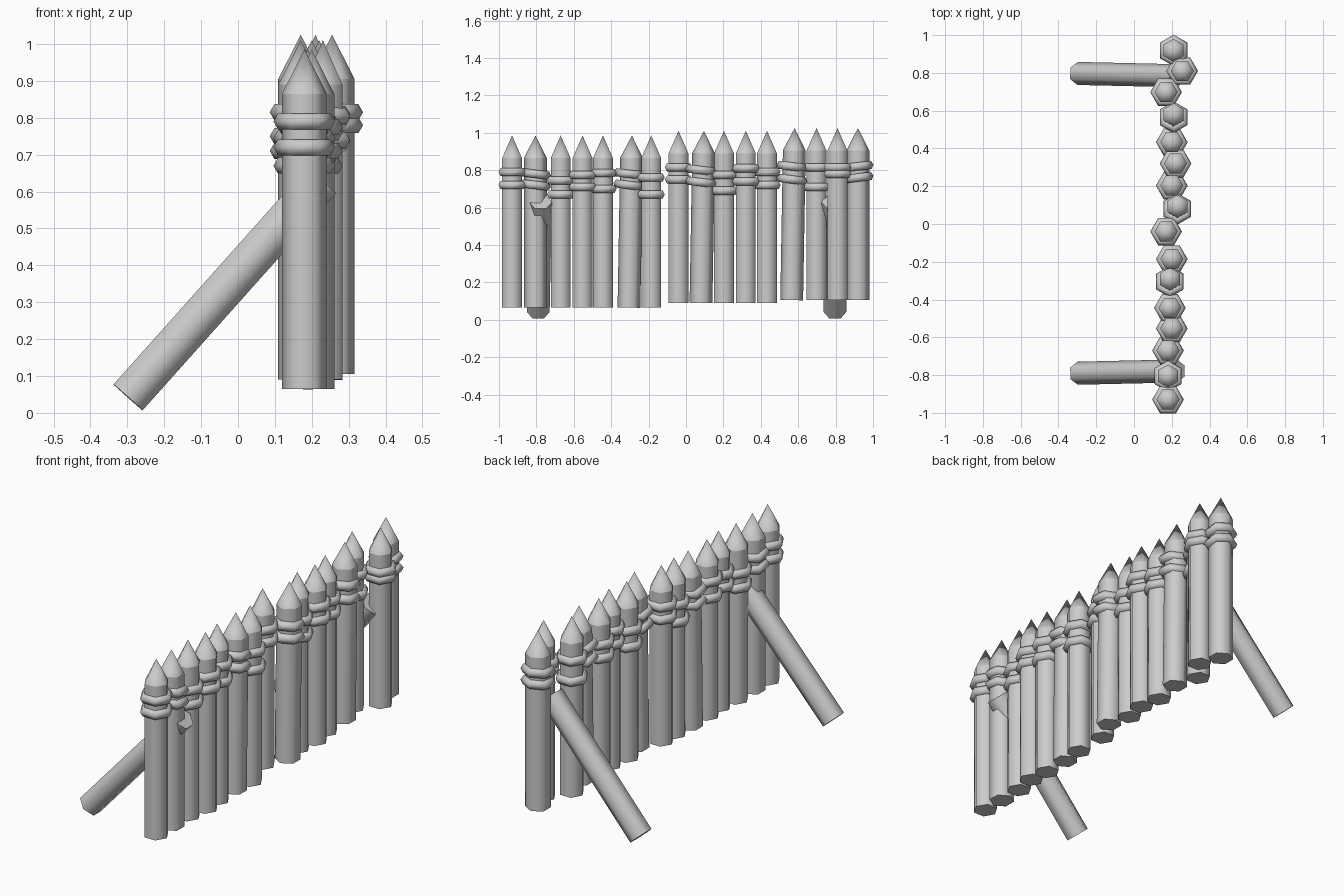
import bpy, bmesh
from math import radians, sin, cos, pi
from mathutils import Matrix, Vector

old = bpy.data.objects.get("Cube")
if old:
    bpy.data.objects.remove(old, do_unlink=True)

SIDES = 6
POLE_R = 0.061
ROPE_R, ROPE_THICK = 0.059, 0.025

grey = bpy.data.materials.new("weathered_grey")
grey.use_nodes = True
colour = (0.6, 0.6, 0.6, 1)
grey.diffuse_color = colour
grey.node_tree.nodes["Principled BSDF"].inputs["Base Color"].default_value = colour


def finish(name, bm, matrix):
    """Turn a bmesh into a smooth shaded grey object."""
    bmesh.ops.recalc_face_normals(bm, faces=bm.faces)
    for face in bm.faces:
        face.smooth = True
    mesh = bpy.data.meshes.new(name)
    bm.to_mesh(mesh)
    bm.free()
    mesh.materials.append(grey)
    obj = bpy.data.objects.new(name, mesh)
    obj.matrix_world = matrix
    bpy.context.collection.objects.link(obj)
    return obj


def hexagon(bm, radius, z):
    return [bm.verts.new((radius * cos(2 * pi * i / SIDES),
                          radius * sin(2 * pi * i / SIDES), z))
            for i in range(SIDES)]


def pole(name, length, matrix, point=0):
    """Six sided pole, sharpened to a point if point is above zero."""
    bm = bmesh.new()
    low, high = hexagon(bm, POLE_R, 0), hexagon(bm, POLE_R, length)
    bm.faces.new(low)
    if point:
        tip = bm.verts.new((0, 0, length + point))
    else:
        bm.faces.new(high)
    for i in range(SIDES):
        j = (i + 1) % SIDES
        bm.faces.new((low[i], low[j], high[j], high[i]))
        if point:
            bm.faces.new((high[i], high[j], tip))
    # crisp rims, soft sides
    for loop in (low, high):
        for i in range(SIDES):
            bm.edges.get((loop[i], loop[i - 1])).smooth = False
    return finish(name, bm, matrix)


def rope(name, matrix):
    """Six sided binding ring with a faceted round section."""
    bm = bmesh.new()
    loops = []
    for k in range(SIDES):
        a = 2 * pi * k / SIDES
        loops.append(hexagon(bm, ROPE_R + ROPE_THICK * cos(a), ROPE_THICK * sin(a)))
    for k in range(SIDES):
        for i in range(SIDES):
            j = (i + 1) % SIDES
            a, b = loops[k - 1], loops[k]
            bm.faces.new((a[i], a[j], b[j], b[i]))
    return finish(name, bm, matrix)


# Stakes: y, x, upper rope z, lower rope z, rope slope in degrees
STAKES = [
    (-.93, .18, .79, .72, 0), (-.805, .18, .78, .72, -7),
    (-.67, .18, .745, .67, 0), (-.553, .2, .775, .71, 0),
    (-.444, .19, .785, .7, 0), (-.305, .19, .78, .72, -7),
    (-.186, .2, .76, .67, 0), (-.04, .17, .815, .75, 0),
    (.08, .23, .8, .735, -7), (.203, .2, .775, .69, 0),
    (.32, .22, .81, .74, 0), (.433, .2, .79, .72, 0),
    (.565, .21, .82, .75, -7), (.698, .17, .815, .71, 0),
    (.81, .255, .815, .78, 0), (.919, .21, .82, .76, 7),
]
LEANING = (5, 8, 12)

for n, (y, x, upper, lower, slope) in enumerate(STAKES):
    # the fence steps up along its length
    base = .065 if n < 7 else .09 if n < 12 else .105
    turn = Matrix.Rotation(radians(90 if slope else 0), 4, "Z")
    lean = Matrix.Rotation(radians(-1 if n in LEANING else 0), 4, "X")
    place = Matrix.Translation((x, y, base)) @ lean @ turn
    pole(f"stake_{n + 1}", 0.8, place, point=0.12)
    for label, z in (("upper", upper), ("lower", lower)):
        tilt = Matrix.Rotation(radians(slope), 4, "X")
        rope(f"{label}_rope_{n + 1}", Matrix.Translation((x, y, z)) @ tilt @ turn)

# Sloping braces behind the fence
for name, y, drift in (("front_brace", -.79, .012), ("back_brace", .797, -.012)):
    foot = Vector((-.298, y, .042))
    head = Vector((.227, y + drift, .63))
    axis = (head - foot).normalized()
    side = Vector((0, 1, 0))
    side = (side - axis * side.dot(axis)).normalized()
    frame = Matrix((side, axis.cross(side), axis)).transposed().to_4x4()
    pole(name, (head - foot).length, Matrix.Translation(foot) @ frame)
